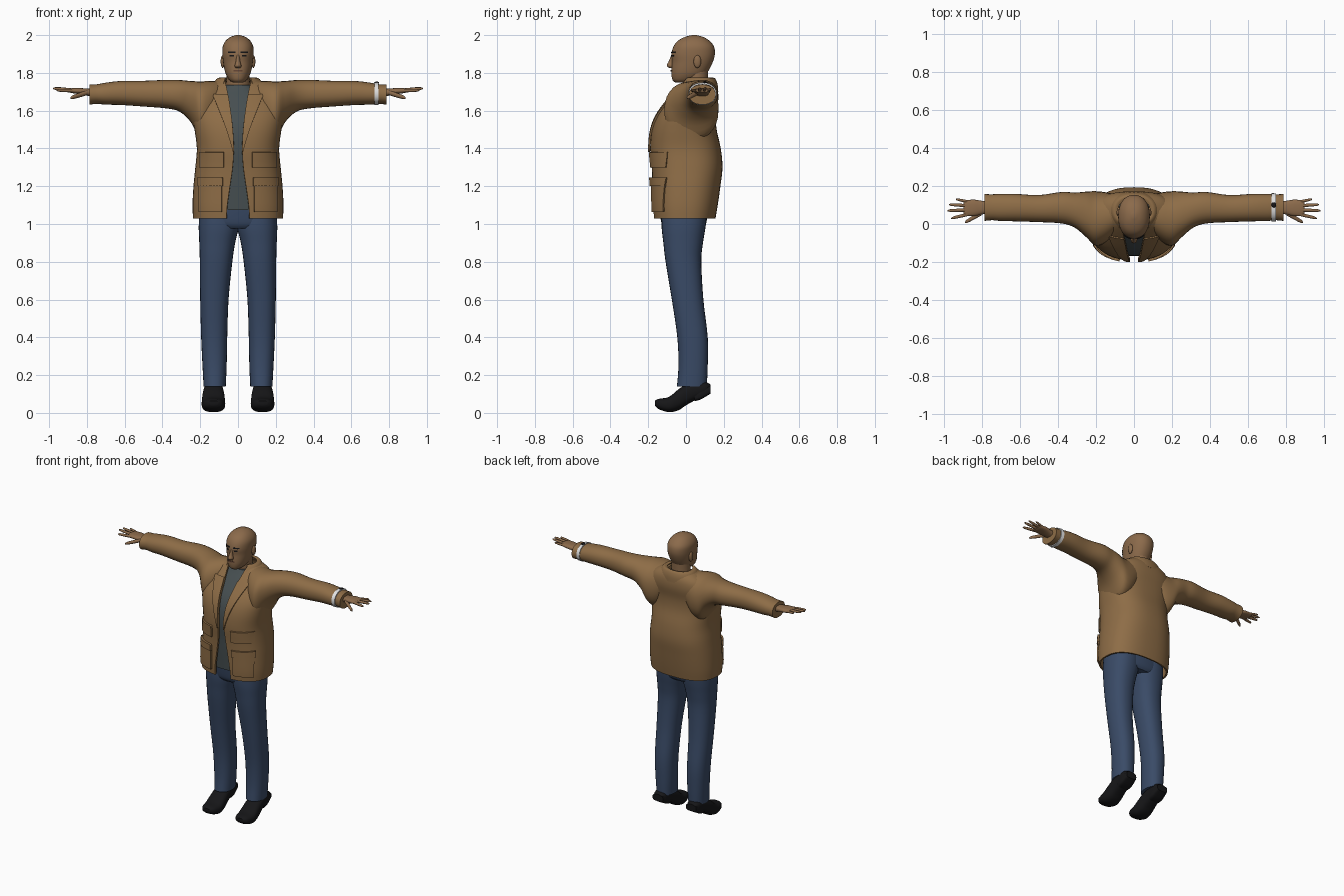
import bpy, bmesh, math
from mathutils import Vector

if "Cube" in bpy.data.objects:
    bpy.data.objects.remove(bpy.data.objects["Cube"])


def material(name, rgb):
    m = bpy.data.materials.new(name)
    m.diffuse_color = (*rgb, 1)
    m.use_nodes = True
    m.node_tree.nodes["Principled BSDF"].inputs["Base Color"].default_value = m.diffuse_color
    return m


JACKET = material("tan_brown_cloth", (0.27, 0.152, 0.062))
SKIN = material("skin", (0.26, 0.145, 0.07))
SHIRT = material("slate_grey_cloth", (0.062, 0.078, 0.082))
JEANS = material("denim_blue", (0.042, 0.07, 0.135))
BLACK = material("black_leather", (0.008, 0.008, 0.009))
WHITE = material("white_band", (0.75, 0.75, 0.75))
LIPS = material("lip_brown", (0.13, 0.06, 0.035))


def finish(name, bm, mat, mirror=False, thick=0.0):
    """Turn a bmesh into a smooth object with sharp creases."""
    bmesh.ops.recalc_face_normals(bm, faces=bm.faces)
    me = bpy.data.meshes.new(name)
    bm.to_mesh(me)
    open_edges = [e.index for e in bm.edges if e.is_boundary]
    bm.free()
    me.materials.append(mat)
    me.shade_smooth()
    me.set_sharp_from_angle(angle=math.radians(45))
    for i in open_edges:
        me.edges[i].use_edge_sharp = True
    ob = bpy.data.objects.new(name, me)
    bpy.context.collection.objects.link(ob)
    if thick:
        s = ob.modifiers.new("thickness", 'SOLIDIFY')
        s.thickness, s.offset = thick, 0
    if mirror:
        ob.modifiers.new("mirror", 'MIRROR')
    return ob


def dense(rows, k=4):
    """Smooth curve through the section rows."""
    rows = [Vector(r) for r in rows]
    out = []
    for i in range(len(rows) - 1):
        p0, p1, p2 = rows[max(i - 1, 0)], rows[i], rows[i + 1]
        p3 = rows[min(i + 2, len(rows) - 1)]
        for j in range(k):
            t = j / k
            out.append(p1 + (p2 - p0) * (t / 2)
                       + (p0 * 2 - p1 * 5 + p2 * 4 - p3) * (t * t / 2)
                       + (p1 * 3 - p0 - p2 * 3 + p3) * (t ** 3 / 2))
    return out + [rows[-1]]


def loft(name, rows, mat, axis='z', n=2.0, seg=28, k=4, split=False, **kw):
    """Rows are (position, a0, a1, b0, b1[, half gap at the front])."""
    bm = bmesh.new()
    rings = []
    for r in dense(rows, k):
        s, ca, ha = r[0], (r[1] + r[2]) / 2, (r[2] - r[1]) / 2
        cb, hb = (r[3] + r[4]) / 2, (r[4] - r[3]) / 2
        t0 = math.asin(min(1, r[5] / ha) ** (n / 2)) if split else 0
        ring = []
        for i in range(seg + 1 if split else seg):
            t = t0 + (2 * math.pi - 2 * t0) * i / seg
            sn, cs = math.sin(t), math.cos(t)
            a = ca + ha * math.copysign(abs(sn) ** (2 / n), sn)
            b = cb - hb * math.copysign(abs(cs) ** (2 / n), cs)
            co = {'z': (a, b, s), 'x': (s, a, b), 'y': (a, s, b)}[axis]
            ring.append(bm.verts.new(co))
        rings.append(ring)
    for p, q in zip(rings, rings[1:]):
        for i in range(seg):
            j = (i + 1) % len(p)
            bm.faces.new((p[i], p[j], q[j], q[i]))
    if not split:
        bm.faces.new(rings[0])
        bm.faces.new(rings[-1])
    return finish(name, bm, mat, **kw)


def sym(rows):
    """(z, half width, front, back, ...) to full rows."""
    return [(r[0], -r[1], *r[1:]) for r in rows]


def section(rows, z):
    d = dense(rows)
    for p, q in zip(d, d[1:]):
        if p[0] <= z <= q[0]:
            return p.lerp(q, (z - p[0]) / (q[0] - p[0]))
    return d[-1] if z > d[-1][0] else d[0]


def front_y(rows, x, z, n):
    r = section(rows, z)
    u = min(abs(x) / r[2], 0.99)
    return (r[3] + r[4]) / 2 - (r[4] - r[3]) / 2 * (1 - u ** n) ** (1 / n)


def patch(name, rows, n, left, right, z0, z1, lift, mat, thick, nx=8, nz=10):
    """Mirrored plate that follows the front of a lofted body."""
    bm = bmesh.new()
    grid = []
    for j in range(nz + 1):
        z = z0 + (z1 - z0) * j / nz
        a, b = left(z), right(z)
        xs = [a + (b - a) * i / nx for i in range(nx + 1)]
        grid.append([bm.verts.new((x, front_y(rows, x, z, n) - lift, z)) for x in xs])
    for p, q in zip(grid, grid[1:]):
        for i in range(nx):
            bm.faces.new((p[i], p[i + 1], q[i + 1], q[i]))
    finish(name, bm, mat, mirror=True, thick=thick)


def ellipsoid(name, loc, size, mat, mirror=False):
    bm = bmesh.new()
    bmesh.ops.create_uvsphere(bm, u_segments=16, v_segments=10, radius=1)
    for v in bm.verts:
        v.co = Vector(loc) + Vector(c * s for c, s in zip(v.co, size))
    finish(name, bm, mat, mirror)


# Jacket body, open down the front
TORSO = sym([(1.03, .232, -.165, .15, .06), (1.10, .235, -.17, .162, .056),
             (1.20, .23, -.172, .176, .042), (1.30, .22, -.176, .187, .028),
             (1.40, .212, -.184, .178, .022), (1.50, .224, -.174, .156, .027),
             (1.58, .235, -.143, .153, .036), (1.66, .222, -.085, .165, .048),
             (1.72, .18, -.035, .16, .06), (1.76, .105, 0, .14, .068)])
loft("jacket_body", TORSO, JACKET, n=2.5, seg=48, split=True, thick=.012)

# Sleeves
loft("sleeve", [(.08, -.03, .15, 1.55, 1.755), (.14, -.09, .165, 1.46, 1.757),
                (.2, -.115, .172, 1.45, 1.755), (.25, -.07, .17, 1.54, 1.757),
                (.31, -.02, .165, 1.595, 1.762), (.38, .003, .168, 1.612, 1.763),
                (.5, .01, .152, 1.622, 1.758), (.62, .014, .158, 1.63, 1.757),
                (.70, .016, .158, 1.632, 1.748), (.745, .02, .156, 1.636, 1.74),
                (.785, .016, .157, 1.632, 1.738)],
     JACKET, 'x', n=2.2, mirror=True)

# Collar and lapels
loft("collar", sym([(1.70, .142, -.062, .166, .085), (1.74, .127, -.03, .162, .075),
                    (1.768, .106, -.008, .15, .066), (1.765, .086, .0, .135, .06)]),
     JACKET, n=2.2, seg=36, split=True, thick=.01)
gap = lambda z: section(TORSO, z)[5]
patch("lapel", TORSO, 2.5, gap, lambda z: gap(z) + .004 + .078 * (z - 1.38) / .3,
      1.38, 1.685, .012, JACKET, .01)

# Pockets with flaps
for label, x0, x1, z0, z1, lift in (("lower_pocket", .085, .205, 1.065, 1.235, .012),
                                    ("lower_flap", .08, .21, 1.2, 1.245, .02),
                                    ("upper_flap", .075, .2, 1.3, 1.38, .012)):
    patch(label, TORSO, 2.5, lambda z: x0, lambda z: x1, z0, z1, lift, JACKET, .014)

# Shirt
loft("shirt", sym([(1.075, .205, -.15, .13), (1.2, .205, -.157, .15),
                   (1.3, .195, -.161, .165), (1.4, .19, -.168, .155),
                   (1.5, .2, -.158, .135), (1.58, .205, -.127, .13),
                   (1.66, .17, -.07, .135), (1.71, .1, -.03, .13),
                   (1.735, .073, -.012, .124)]), SHIRT, n=2.5, seg=40)

# Jeans
loft("hips", sym([(.975, .17, -.11, .09), (1.0, .2, -.128, .106),
                  (1.06, .205, -.14, .115), (1.1, .2, -.145, .115)]), JEANS, n=2.4)
loft("trouser_leg", [(.14, .065, .182, -.048, .11), (.25, .06, .188, -.04, .115),
                     (.4, .057, .195, -.046, .115), (.6, .05, .2, -.075, .092),
                     (.8, .03, .202, -.108, .081), (.9, .015, .205, -.12, .09),
                     (.98, -.003, .208, -.129, .103), (1.06, -.005, .205, -.13, .112)],
     JEANS, n=2.3, mirror=True)

# Shoes with raised heels
loft("shoe", [(-.165, .105, .155, .04, .064), (-.145, .082, .178, .02, .074),
              (-.09, .068, .192, .004, .085), (-.04, .07, .19, .014, .125),
              (0, .074, .186, .04, .15), (.05, .08, .18, .068, .165),
              (.1, .085, .175, .092, .165), (.13, .1, .16, .115, .15)],
     BLACK, 'y', n=2.6, mirror=True)
loft("shoe_heel", [(.045, .085, .175, .062, .12), (.08, .083, .177, .072, .13),
                   (.13, .09, .17, .102, .145)], BLACK, 'y', n=4, mirror=True)

# Neck and head
loft("neck", sym([(1.66, .07, -.005, .12), (1.74, .063, -.005, .116),
                  (1.82, .06, -.01, .118)]), SKIN)
HEAD = sym([(1.748, .026, -.055, .02), (1.762, .046, -.071, .065),
            (1.79, .063, -.077, .103), (1.82, .072, -.077, .124),
            (1.86, .079, -.074, .143), (1.90, .083, -.077, .153),
            (1.94, .081, -.066, .148), (1.97, .065, -.043, .124),
            (1.99, .04, -.006, .092), (2.0, .01, .032, .055)])
loft("head", HEAD, SKIN, n=2.2, seg=36)
ellipsoid("ear", (.081, .06, 1.86), (.011, .02, .034), SKIN, True)
loft("nose", sym([(1.825, .012, -.088, -.06), (1.838, .018, -.102, -.06),
                  (1.86, .012, -.092, -.06), (1.895, .007, -.078, -.06)]), SKIN, seg=12)

# Painted brows, eyes and mouth
patch("eyebrow", HEAD, 2.2, lambda z: .014, lambda z: .052, 1.905, 1.913, .002, BLACK, .004, 6, 2)
patch("eye", HEAD, 2.2, lambda z: .021, lambda z: .043, 1.886, 1.895, .002, BLACK, .004, 6, 2)
patch("mouth", HEAD, 2.2, lambda z: 0, lambda z: .024, 1.807, 1.816, .002, LIPS, .004, 6, 2)

# Hands
loft("palm", [(.76, .055, .12, 1.67, 1.715), (.80, .05, .122, 1.68, 1.717),
              (.84, .042, .128, 1.688, 1.72), (.88, .042, .125, 1.693, 1.719),
              (.895, .05, .12, 1.698, 1.715)], SKIN, 'x', n=2.5, seg=20, mirror=True)


def finger(name, start, end, r):
    rows = []
    for t, f in ((0, 1), (.5, .95), (.88, .75), (1, .25)):
        p = Vector(start).lerp(Vector(end), t)
        rows.append((p.x, p.y - r * f, p.y + r * f, p.z - r * f, p.z + r * f))
    loft(name, rows, SKIN, 'x', seg=10, k=2, mirror=True)


finger("index_finger", (.87, .051, 1.706), (.96, .03, 1.708), .0095)
finger("middle_finger", (.87, .074, 1.708), (.98, .07, 1.718), .0095)
finger("ring_finger", (.87, .096, 1.708), (.972, .102, 1.72), .009)
finger("little_finger", (.87, .117, 1.707), (.935, .13, 1.715), .008)
finger("thumb", (.8, .058, 1.695), (.888, .008, 1.667), .013)

# Wrist band with dial, worn over one sleeve
loft("wrist_band", [(.722, .012, .162, 1.629, 1.75), (.745, .014, .161, 1.63, 1.748)],
     WHITE, 'x', n=2.2, k=1)
ellipsoid("watch_dial", (.734, .1, 1.748), (.013, .014, .006), BLACK)
